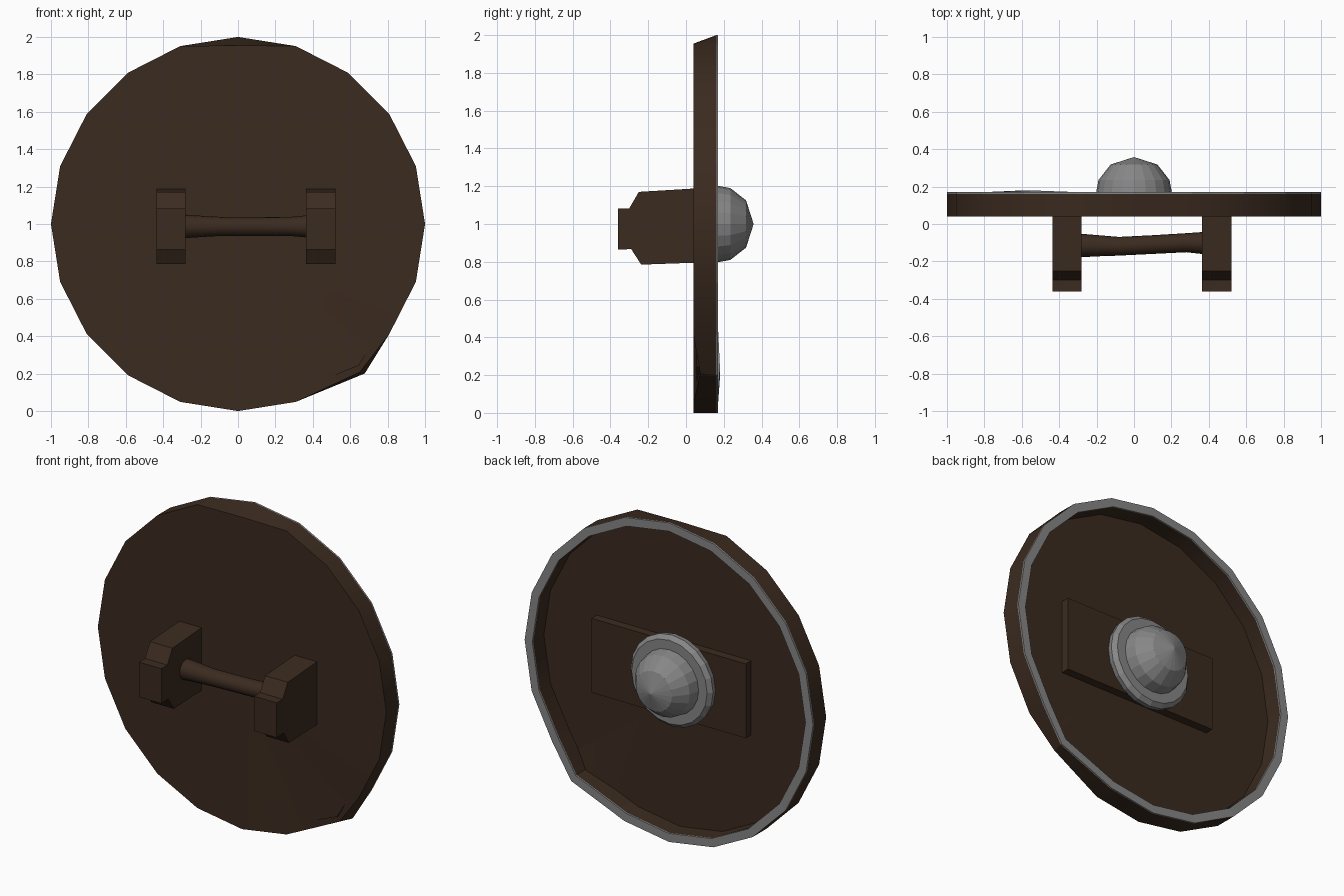
import bpy, bmesh, math
from mathutils import Vector

if "Cube" in bpy.data.objects:
    bpy.data.objects.remove(bpy.data.objects["Cube"])


def material(name, rgb):
    m = bpy.data.materials.new(name)
    m.diffuse_color = (*rgb, 1)
    m.use_nodes = True
    m.node_tree.nodes["Principled BSDF"].inputs["Base Color"].default_value = m.diffuse_color
    return m


wood = material("dark_wood", (0.044, 0.024, 0.014))
metal = material("grey_metal", (0.24, 0.24, 0.24))


def finish(bm, name, mat, smooth=None):
    bmesh.ops.remove_doubles(bm, verts=bm.verts[:], dist=1e-5)
    bmesh.ops.recalc_face_normals(bm, faces=bm.faces[:])
    me = bpy.data.meshes.new(name)
    bm.to_mesh(me)
    bm.free()
    me.materials.append(mat)
    ob = bpy.data.objects.new(name, me)
    bpy.context.collection.objects.link(ob)
    if smooth:
        bpy.ops.object.select_all(action='DESELECT')
        ob.select_set(True)
        bpy.context.view_layer.objects.active = ob
        bpy.ops.object.shade_smooth_by_angle(angle=math.radians(smooth))
    return ob


def lathe(name, profile, mat, segs=20, closed=False, tweak=None, smooth=None):
    """Spin (radius, y) points about the y axis through z = 1."""
    bm = bmesh.new()
    rings = []
    for i, (r, y) in enumerate(profile):
        ring = []
        for k in range(segs):
            a = 2 * math.pi * k / segs
            co = Vector((r * math.cos(a), y, 1 + r * math.sin(a)))
            if tweak and r > 0:
                co += Vector(tweak(k, i))
            ring.append(bm.verts.new(co))
        rings.append(ring)
    n = len(profile)
    for i in range(n if closed else n - 1):
        a, b = rings[i], rings[(i + 1) % n]
        for k in range(segs):
            j = (k + 1) % segs
            if profile[i][0] == 0:
                bm.faces.new((a[0], b[k], b[j]))
            elif profile[(i + 1) % n][0] == 0:
                bm.faces.new((a[k], a[j], b[0]))
            else:
                bm.faces.new((a[k], a[j], b[j], b[k]))
    loose = [v for v in bm.verts if not v.link_faces]
    bmesh.ops.delete(bm, geom=loose, context='VERTS')
    return finish(bm, name, mat, smooth)


# worn, dented corners of the shield board and rim
def board_dents(k, i):
    if k == 5 and i == 1:
        return (0, 0, -0.045)
    if k == 17 and i == 1:
        return (0.065, 0.035, 0.018)
    if k == 17 and i in (2, 3, 4):
        return (0.09, 0, 0.01)
    return (0, 0, 0)


def rim_dents(k, i):
    if k == 17:
        return (0.09, 0, 0.01)
    if k == 13:
        return (0, 0.01, 0)
    return (0, 0, 0)


# shield board with deeply recessed back, and thin metal rim
lathe("shield_board", [(0, 0.04), (1, 0.04), (1, 0.161), (0.947, 0.161),
                       (0.947, 0.055), (0, 0.055)], wood,
      tweak=board_dents, smooth=30)
lathe("metal_rim", [(1, 0.16), (1, 0.17), (0.947, 0.17), (0.947, 0.16)],
      metal, closed=True, tweak=rim_dents)

# metal boss and its bevelled flange
lathe("boss_flange", [(0.28, 0.105), (0.286, 0.14), (0.262, 0.165),
                      (0.2, 0.165)], metal)
lathe("boss_dome", [(0.205, 0.155), (0.19, 0.235), (0.125, 0.318),
                    (0, 0.358)], metal)

# wooden plate behind the boss
bm = bmesh.new()
bmesh.ops.create_cube(bm, size=1)
for v in bm.verts:
    v.co = Vector((0.045 + v.co.x * 1.07, 0.079 + v.co.y * 0.058,
                   0.99 + v.co.z * 0.466))
finish(bm, "boss_plate", wood)

# stepped handle blocks
block = [(0.045, 1.188), (-0.25, 1.17), (-0.30, 1.083), (-0.36, 1.083),
         (-0.36, 0.865), (-0.29, 0.867), (-0.237, 0.785), (0.045, 0.795)]
for side, x0, x1 in (("left", -0.435, -0.28), ("right", 0.363, 0.52)):
    bm = bmesh.new()
    ends = [[bm.verts.new((x, y, z)) for y, z in block] for x in (x0, x1)]
    for e in ends:
        bm.faces.new(e)
    for k in range(len(block)):
        j = (k + 1) % len(block)
        bm.faces.new((ends[0][k], ends[0][j], ends[1][j], ends[1][k]))
    finish(bm, "handle_block_" + side, wood)

# waisted round grip: x, y centre, radius
grip = [(-0.30, -0.115, 0.064), (-0.20, -0.116, 0.057), (-0.08, -0.119, 0.05),
        (0.10, -0.11, 0.05), (0.28, -0.10, 0.051), (0.38, -0.102, 0.06)]
bm = bmesh.new()
rings = []
for x, y, r in grip:
    rings.append([bm.verts.new((x, y + r * math.cos(math.pi * k / 8),
                                0.987 + r * math.sin(math.pi * k / 8)))
                  for k in range(16)])
for a, b in zip(rings, rings[1:]):
    for k in range(16):
        j = (k + 1) % 16
        bm.faces.new((a[k], a[j], b[j], b[k]))
bm.faces.new(rings[0])
bm.faces.new(rings[-1])
finish(bm, "grip", wood, 40)
